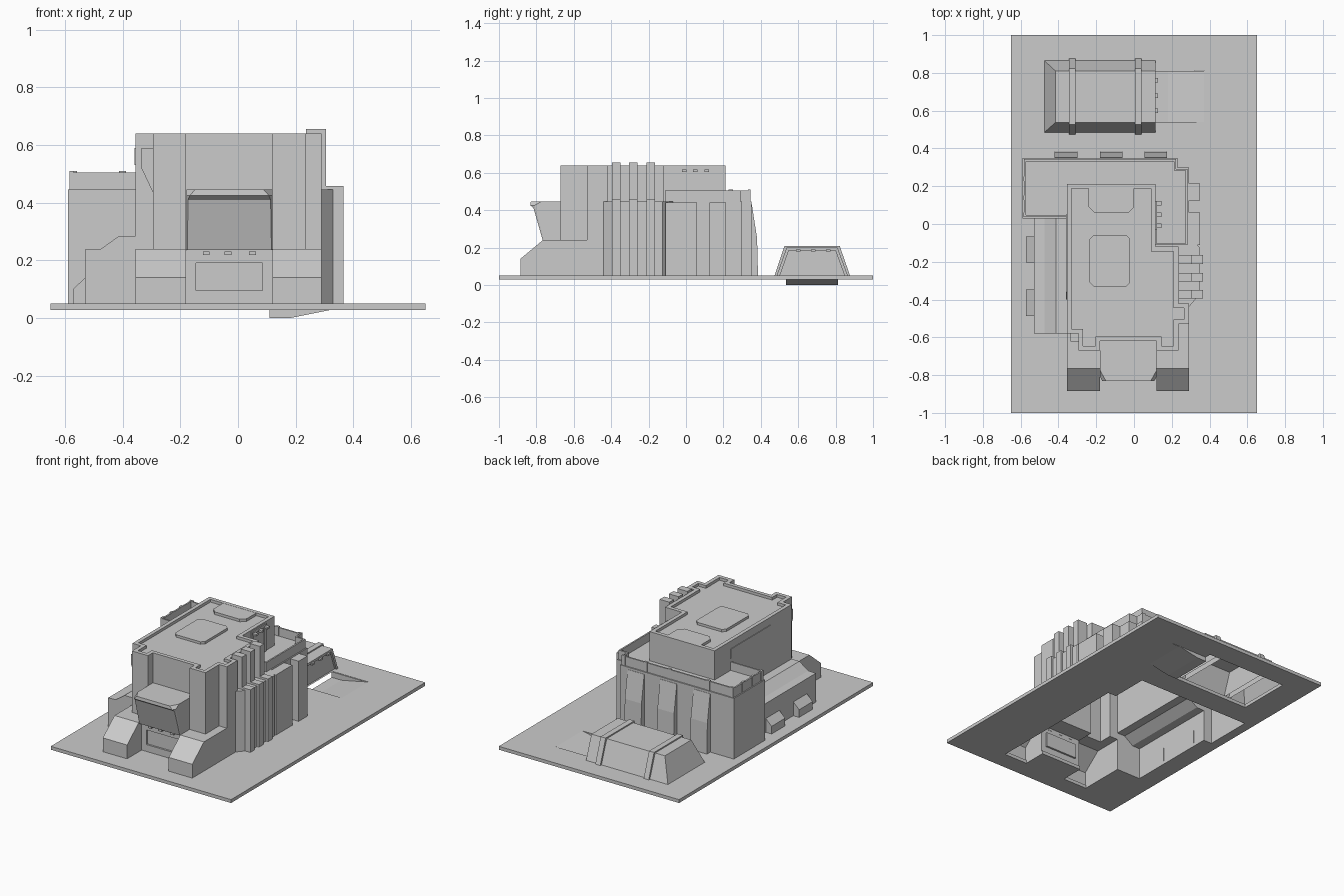
import bpy, bmesh
from mathutils import Vector

if "Cube" in bpy.data.objects:
    bpy.data.objects.remove(bpy.data.objects["Cube"])

G = 0.05  # ground level


def finish(bm, name, open_bottom):
    bmesh.ops.recalc_face_normals(bm, faces=bm.faces)
    if open_bottom:
        delete_bottom(bm)
    me = bpy.data.meshes.new(name)
    bm.to_mesh(me)
    bm.free()
    ob = bpy.data.objects.new(name, me)
    bpy.context.collection.objects.link(ob)
    return ob


def delete_bottom(bm):
    low = [f for f in bm.faces if all(v.co.z < G + 0.001 for v in f.verts)]
    bmesh.ops.delete(bm, geom=low, context='FACES')


def prism(name, pts, a, b, axis='z', open_bottom=True):
    """Extrude a 2D profile from a to b: z uses (x,y), x uses (y,z), y uses (x,z)."""
    put = {'z': lambda p, t: (p[0], p[1], t),
           'x': lambda p, t: (t, p[0], p[1]),
           'y': lambda p, t: (p[0], t, p[1])}[axis]
    bm = bmesh.new()
    lo = [bm.verts.new(put(p, a)) for p in pts]
    hi = [bm.verts.new(put(p, b)) for p in pts]
    bm.faces.new(lo)
    bm.faces.new(hi)
    n = len(pts)
    for i in range(n):
        j = (i + 1) % n
        bm.faces.new((lo[i], lo[j], hi[j], hi[i]))
    return finish(bm, name, open_bottom)


def box(name, x0, x1, y0, y1, z0, z1, open_bottom=True):
    return prism(name, [(x0, y0), (x1, y0), (x1, y1), (x0, y1)], z0, z1, 'z', open_bottom)


def recess(ob, normal, thickness, depth):
    """Leave a flat rim on the biggest face looking along normal and sink the rest."""
    bm = bmesh.new()
    bm.from_mesh(ob.data)
    nrm = Vector(normal)
    f = max((f for f in bm.faces if f.normal.dot(nrm) > 0.9), key=lambda f: f.calc_area())
    bmesh.ops.inset_region(bm, faces=[f], thickness=thickness, use_even_offset=True)
    f = bmesh.ops.extrude_discrete_faces(bm, faces=[f])['faces'][0]
    bmesh.ops.translate(bm, verts=f.verts[:], vec=-nrm * depth)
    bm.normal_update()
    bm.to_mesh(ob.data)
    bm.free()


def combine(ob, other, operation):
    """Apply a boolean and remove the second object."""
    m = ob.modifiers.new("bool", 'BOOLEAN')
    m.operation, m.solver, m.object = operation, 'EXACT', other
    bpy.context.view_layer.objects.active = ob
    bpy.ops.object.modifier_apply(modifier=m.name)
    bpy.data.objects.remove(other)


# Ground plate, open below the buildings and the ramp
plate = box("ground_plate", -0.65, 0.65, -1, 1, 0.028, G, False)
holes = [(-0.353, 0.288, -0.66, 0.1), (-0.528, -0.34, -0.578, 0.06), (-0.588, 0.228, 0.032, 0.348),
         (-0.353, -0.18, -0.878, -0.6), (0.12, 0.288, -0.878, -0.6), (-0.19, 0.13, -0.725, -0.6),
         (-0.465, 0.112, 0.5, 0.855), (0.1, 0.37, 0.54, 0.813)]
for h in holes:
    combine(plate, box("hole_cutter", *h, -0.1, 0.2, False), 'DIFFERENCE')

# Main tower with a sunken roof
tower_outline = [(-0.355, 0.212), (0.115, 0.212), (0.115, -0.12), (0.235, -0.12), (0.235, -0.42),
                 (0.29, -0.42), (0.29, -0.53), (0.235, -0.53), (0.235, -0.67), (0.12, -0.67),
                 (0.12, -0.62), (-0.18, -0.62), (-0.18, -0.67), (-0.295, -0.67),
                 (-0.295, -0.58), (-0.355, -0.58)]
tower = prism("main_building", tower_outline, G, 0.64, 'z', False)
recess(tower, (0, 0, 1), 0.025, 0.018)

# Rear block, left wing, entrance and buttresses, merged with the tower into one hollow shell
rear = [(-0.59, 0.35), (0.23, 0.35), (0.23, 0.30), (0.29, 0.30), (0.29, -0.12), (0.1, -0.12),
        (0.1, 0.03), (-0.59, 0.03)]
entrance = box("entrance_wall", -0.19, 0.13, -0.735, -0.6, G, 0.235, False)
recess(entrance, (0, -1, 0), 0.045, 0.012)
parts = [box("tower_base", -0.355, 0.29, -0.67, -0.1, G, 0.24, False),
         prism("rear_block", rear, G, 0.445, 'z', False),
         prism("left_wing", [(-0.53, G), (-0.53, 0.238), (-0.475, 0.24), (-0.412, 0.285), (-0.34, 0.285),
                             (-0.34, G)], -0.58, 0.035, 'y', False)]
for x0, x1 in ((-0.355, -0.18), (0.12, 0.29)):
    parts.append(prism("front_buttress", [(-0.885, G), (-0.885, 0.14), (-0.765, 0.24), (-0.6, 0.24),
                                          (-0.6, G)], x0, x1, 'x', False))
for p in parts + [entrance]:
    combine(tower, p, 'UNION')
bm = bmesh.new()
bm.from_mesh(tower.data)
delete_bottom(bm)
bm.to_mesh(tower.data)
bm.free()

# Roof details
prism("roof_back_ledge", [(-0.24, 0.188), (-0.24, 0.09), (-0.21, 0.06), (-0.03, 0.06), (0, 0.09), (0, 0.188)],
      0.622, 0.639)
prism("roof_pad", [(-0.235, -0.31), (-0.215, -0.33), (-0.04, -0.33), (-0.02, -0.31), (-0.02, -0.08),
                   (-0.04, -0.06), (-0.215, -0.06), (-0.235, -0.08)], 0.622, 0.638)

# Boxes, panels and door on the tower sides
prism("front_side_box", [(-0.295, 0.59), (-0.335, 0.59), (-0.335, 0.52), (-0.295, 0.435)], -0.622, -0.58, 'y')
prism("left_side_panel", [(-0.40, 0.53), (-0.36, 0.59), (0.05, 0.59), (0.05, 0.53)], -0.359, -0.355, 'x')
door = box("roof_door", 0.115, 0.122, -0.03, 0.12, 0.445, 0.63)
recess(door, (1, 0, 0), 0.02, 0.005)
for y in (-0.01, 0.05, 0.11):
    box("door_lamp", 0.12, 0.145, y - 0.012, y + 0.012, 0.605, 0.618)

# Right-hand lower wall with ribs at two levels
prism("right_lower_wall", [(0.28, -0.44), (0.29, -0.44), (0.35, -0.37), (0.35, -0.125), (0.29, -0.07),
                           (0.28, -0.07)], G, 0.445)
box("right_wall_ledge", 0.235, 0.29, -0.42, -0.12, 0.24, 0.445)
for y in (-0.372, -0.282, -0.188):
    box("upper_rib", 0.235, 0.305, y - 0.023, y + 0.023, 0.44, 0.655)
    box("lower_rib", 0.29, 0.365, y - 0.023, y + 0.023, G, 0.458)
for y in (-0.065, 0.015, 0.17):
    box("right_buttress", 0.288, 0.35, y - 0.045, y + 0.045, G, 0.442)

# Thin parapet around the rear block
rim = [(-0.582, 0.342), (0.222, 0.342), (0.222, 0.292), (0.282, 0.292), (0.282, -0.112), (0.108, -0.112),
       (0.108, 0.038), (-0.582, 0.038)]
recess(prism("parapet", rim, 0.44, 0.505), (0, 0, 1), 0.01, 0.055)
for x in (-0.57, -0.4, -0.12, 0.05, 0.21):
    box("parapet_post", x - 0.012, x + 0.012, 0.331, 0.345, 0.445, 0.51)
for y in (0.05, 0.14, 0.24):
    box("parapet_side_post", -0.585, -0.571, y - 0.012, y + 0.012, 0.445, 0.51)
for x in (-0.36, -0.12, 0.115):
    prism("rear_buttress", [(0.348, G), (0.385, G), (0.38, 0.25), (0.352, 0.43), (0.348, 0.43)],
          x - 0.06, x + 0.06, 'x')

# Boxes on the left wing
for y in (-0.135, -0.418):
    prism("wing_side_box", [(-0.528, G), (-0.572, G), (-0.572, 0.10), (-0.53, 0.14), (-0.528, 0.14)],
          y - 0.07, y + 0.07, 'y')

# Lamps above the entrance and the overhanging cabin with chamfered front corners
for x in (-0.11, -0.035, 0.05):
    box("entrance_lamp", x - 0.012, x + 0.012, -0.755, -0.733, 0.218, 0.23)
bm = bmesh.new()
rings = []
for z, front, c in ((0.235, -0.765, 0.003), (0.41, -0.815, 0.006), (0.425, -0.832, 0.012), (0.445, -0.83, 0.03)):
    rings.append([bm.verts.new((x, y, z)) for x, y in
                  ((-0.179, -0.62), (-0.179, front + 1.8 * c), (-0.179 + c, front),
                   (0.119 - c, front), (0.119, front + 1.8 * c), (0.119, -0.62))])
for r, s in zip(rings, rings[1:]):
    for i in range(6):
        j = (i + 1) % 6
        bm.faces.new((r[i], r[j], s[j], s[i]))
bm.faces.new(rings[0])
bm.faces.new(rings[-1])
cabin = finish(bm, "overhanging_cabin", False)

# Bunker: sloped on three sides, recessed portal at the right end
bunker = prism("bunker", [(0.485, G), (0.538, 0.2), (0.81, 0.2), (0.865, G)], -0.475, 0.115, 'x')
for v in bunker.data.vertices:
    if v.co.x < 0 and v.co.z > 0.1:
        v.co.x += 0.06
bunker.data.update()
recess(bunker, (1, 0, 0), 0.016, 0.012)
for x in (-0.327, 0.022):
    prism("bunker_rib", [(0.473, G), (0.526, 0.208), (0.822, 0.208), (0.877, G)], x - 0.018, x + 0.018, 'x')
for y in (0.6, 0.68, 0.76):
    box("portal_lamp", 0.1, 0.127, y - 0.012, y + 0.012, 0.178, 0.19)

# Sunken ramp with side walls, leading to the bunker portal
prism("bunker_ramp", [(0.37, G), (0.18, 0.012), (0.11, 0.012), (0.11, 0), (0.18, 0), (0.32, 0.028), (0.37, 0.028)],
      0.54, 0.81, 'y', False)
for y in (0.535, 0.808):
    prism("ramp_side_wall", [(0.11, 0), (0.18, 0), (0.32, 0.028), (0.32, 0.048), (0.11, 0.048)],
          y, y + 0.006, 'y', False)
